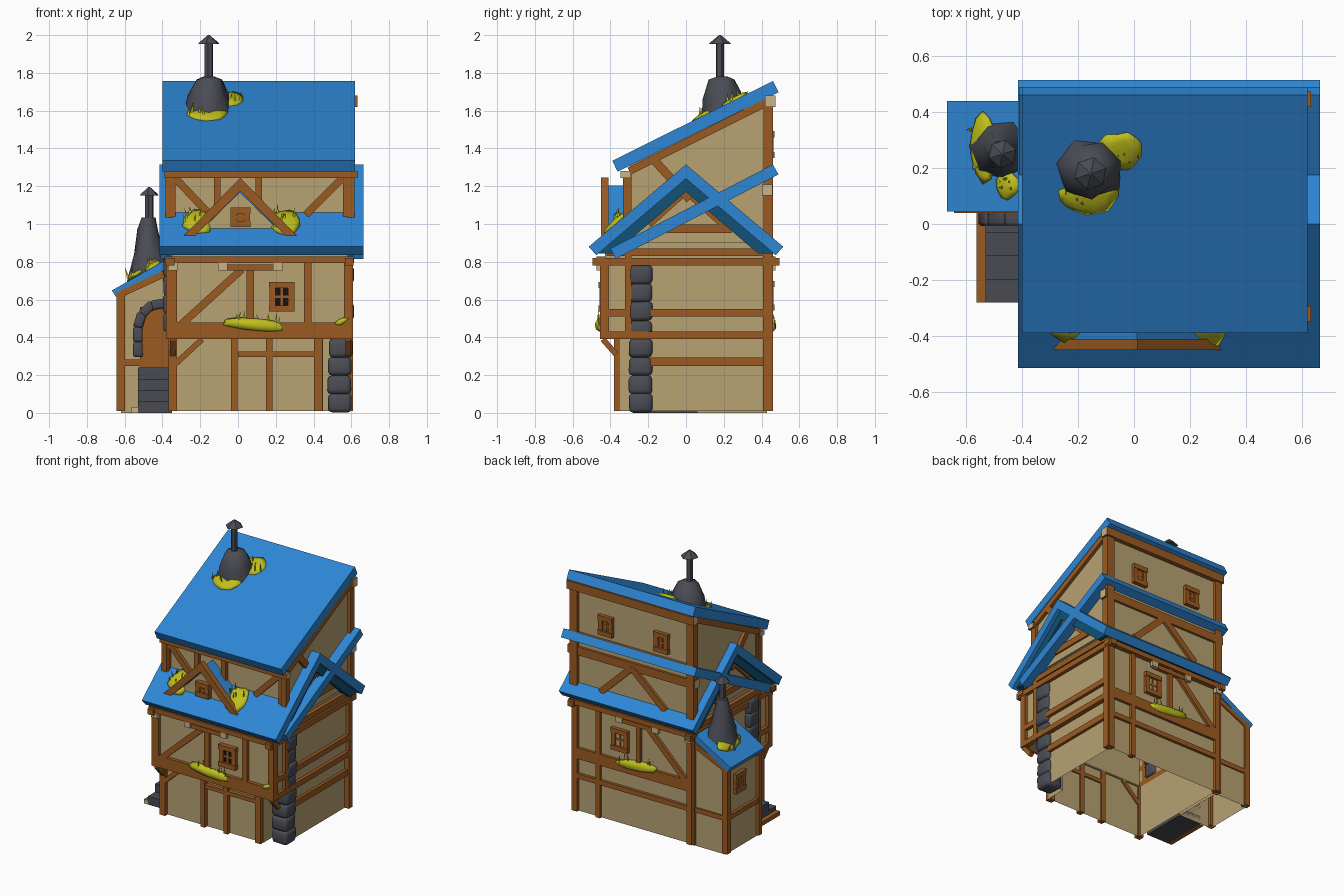
import bpy, bmesh, math, random
from mathutils import Vector, Matrix

if "Cube" in bpy.data.objects:
    bpy.data.objects.remove(bpy.data.objects["Cube"])
random.seed(4)

def material(name, c):
    m = bpy.data.materials.new(name)
    m.diffuse_color = (*c, 1)
    m.use_nodes = True
    m.node_tree.nodes["Principled BSDF"].inputs["Base Color"].default_value = m.diffuse_color
    return m

BLUE = material("blue roof", (0.027, 0.24, 0.66))
TEAL = material("dark roof lining", (0.005, 0.085, 0.18))
TAN = material("tan plaster", (0.48, 0.36, 0.17))
WOOD = material("brown timber", (0.33, 0.105, 0.016))
CREAM = material("cut timber ends", (0.58, 0.45, 0.25))
STONE = material("dark stone", (0.07, 0.074, 0.09))
GRASS = material("yellow grass", (0.52, 0.52, 0.012))
BLACK = material("black glass", (0.006, 0.006, 0.007))
STEP = material("slate steps", (0.065, 0.069, 0.082))
X, Y, Z = Vector((1, 0, 0)), Vector((0, 1, 0)), Vector((0, 0, 1))

def finish(name, bm, *mats):
    bmesh.ops.recalc_face_normals(bm, faces=bm.faces[:])
    me = bpy.data.meshes.new(name)
    bm.to_mesh(me)
    bm.free()
    for m in mats:
        me.materials.append(m)
    ob = bpy.data.objects.new(name, me)
    bpy.context.collection.objects.link(ob)
    return ob

def prism(name, axis, pts, a, b, mat, open_bottom=False):
    put = {'x': lambda p, s: (s, p[0], p[1]), 'y': lambda p, s: (p[0], s, p[1]),
           'z': lambda p, s: (p[0], p[1], s)}[axis]
    bm = bmesh.new()
    f = bm.faces.new([bm.verts.new(put(p, a)) for p in pts])
    e = bmesh.ops.extrude_face_region(bm, geom=[f])
    d = Vector(put((0, 0), b - a))
    for v in [g for g in e['geom'] if isinstance(g, bmesh.types.BMVert)]:
        v.co += d
    if open_bottom:
        z0 = min(v.co.z for v in bm.verts) + 0.001
        low = [f for f in bm.faces if all(v.co.z < z0 for v in f.verts)]
        bmesh.ops.delete(bm, geom=low, context='FACES')
    return finish(name, bm, mat)

def box(name, x0, x1, y0, y1, z0, z1, mat, open_bottom=False):
    return prism(name, 'z', [(x0, y0), (x1, y0), (x1, y1), (x0, y1)], z0, z1, mat, open_bottom)

def beam(name, p, q, w, t, n, ends=False, mat=WOOD):
    """Bar from p to q: width w in the wall plane, thickness t along n."""
    p, q = Vector(p), Vector(q)
    s = (q - p).normalized().cross(n).normalized()
    bm = bmesh.new()
    r = [[bm.verts.new(c + s * i * w / 2 + n * j * t / 2) for i, j in
          ((-1, -1), (1, -1), (1, 1), (-1, 1))] for c in (p, q)]
    for c in r:
        bm.faces.new(c).material_index = 1 if ends else 0
    for i in range(4):
        bm.faces.new((r[0][i], r[0][i-1], r[1][i-1], r[1][i]))
    return finish(name, bm, mat, CREAM)

def window(name, c, n, w, h, pane=BLACK):
    c, u = Vector(c), Z.cross(n)
    beam(name + "_pane", c - Z*h/2, c + Z*h/2, w, 0.012, n, mat=pane)
    for s in (-1, 1):
        beam(name + "_jamb", c + u*s*w/2 - Z*h/2, c + u*s*w/2 + Z*h/2, 0.033, 0.035, n)
        beam(name + "_rail", c + Z*s*h/2 - u*(w/2+.018), c + Z*s*h/2 + u*(w/2+.018), 0.033, 0.045, n)
    beam(name + "_mullion", c - Z*h/2, c + Z*h/2, 0.014, 0.022, n)
    beam(name + "_crossbar", c - u*w/2, c + u*w/2, 0.014, 0.022, n)

def stone(name, c, size, rot=0.0, axis='Z'):
    bm = bmesh.new()
    bmesh.ops.create_cube(bm, size=1)
    for v in bm.verts:
        v.co = Vector(v.co[k] * size[k] * random.uniform(.95, 1.05) for k in range(3))
    bmesh.ops.bevel(bm, geom=bm.edges[:], offset=min(size)*0.22, segments=2, affect='EDGES', profile=.5)
    for f in bm.faces:
        f.smooth = True
    bmesh.ops.transform(bm, matrix=Matrix.Translation(c) @ Matrix.Rotation(rot, 4, axis), verts=bm.verts)
    finish(name, bm, STONE)

def rings(name, x, y, prof, sides, mat, jitter=0.0):
    """Stack of polygon rings (radius, height, slope along y, slope along x)."""
    bm, loops = bmesh.new(), []
    for r, z, sy, sx in prof:
        loop = []
        for i in range(sides):
            a = math.tau * (i + .3) / sides
            k = r * (1 + random.uniform(-jitter, jitter))
            dx, dy = k*math.cos(a), k*math.sin(a)
            loop.append(bm.verts.new((x + dx, y + dy, z + sy*dy + sx*dx)))
        loops.append(loop)
    for a, b in zip(loops, loops[1:]):
        for i in range(sides):
            bm.faces.new((a[i-1], a[i], b[i], b[i-1])).smooth = jitter > 0
    bm.faces.new(loops[0])
    bm.faces.new(loops[-1])
    finish(name, bm, mat)

def grass(name, c, size, sy=0.0, sx=0.0, blades=6):
    bm = bmesh.new()
    bmesh.ops.create_icosphere(bm, subdivisions=2, radius=1)
    for v in bm.verts:
        p = v.co * random.uniform(.85, 1.15)
        p = Vector((p.x*size[0], p.y*size[1], p.z*size[2]))
        v.co = Vector(c) + p + Z*(sy*p.y + sx*p.x)
    for f in bm.faces:
        f.smooth = True
    for _ in range(blades):
        dx, dy = random.uniform(-.9, .9)*size[0], random.uniform(-.6, .6)*size[1]
        b = Vector(c) + Vector((dx, dy, sy*dy + sx*dx))
        tip = b + Vector((random.uniform(-.02, .02), 0, size[2] + random.uniform(.02, .05)))
        bm.faces.new([bm.verts.new(p) for p in (b - X*.008, b + X*.008, tip)])
        bm.faces.new([bm.verts.new(p) for p in (b - Y*.008, b + Y*.008, tip)])
    finish(name, bm, GRASS)

# Plaster walls, hollow from below, with an overhang strip under the first floor
prism("ground_floor_wall", 'z', [(-.34, -.35), (.45, -.35), (.45, -.2), (.575, -.2), (.575, .44), (-.34, .44)],
      0.01, .8, TAN, True)
box("first_floor_wall", -.355, .585, -.43, .44, .39, .83, TAN, True)
box("overhang_floor", -.35, .58, -.43, -.34, .39, .4, TAN)
box("corner_overhang_floor", .45, .58, -.35, -.19, .39, .4, TAN)
prism("gable_wall", 'x', [(-.43, .82), (.43, .82), (.43, .89), (0, 1.25), (-.43, .89)], -.35, .58, TAN)
prism("top_floor_wall", 'x', [(-.3, .9), (.44, .9), (.44, 1.68), (-.3, 1.31)], -.36, .595, TAN)
prism("annex_wall", 'y', [(-.62, 0), (-.35, 0), (-.35, .78), (-.62, .645)], .06, .43, TAN, True)

# Roofs
prism("top_roof", 'x', [(-.39, 1.335), (.46, 1.757), (.49, 1.697), (-.362, 1.277)], -.4, .62, BLUE)
prism("middle_roof", 'x', [(-.40, .87), (.46, 1.315), (.49, 1.262), (-.373, .815)], -.41, .665, BLUE)
prism("lower_gable_roof", 'x', [(-.515, .88), (0, 1.315), (.515, .88), (.475, .835), (0, 1.24), (-.475, .835)],
      -.415, .665, BLUE)
prism("gable_lining", 'x', [(-.47, .845), (0, 1.245), (.47, .845), (.38, .845), (0, 1.17), (-.38, .845)], -.39, .635, TEAL)
prism("annex_roof", 'y', [(-.668, .648), (-.38, .812), (-.36, .775), (-.645, .612)], .045, .44, BLUE)

# Front dormer
prism("dormer_wall", 'y', [(-.23, .93), (.25, .93), (.01, 1.17)], -.40, -.29, TAN)
prism("dormer_roof", 'y', [(-.26, .95), (.01, 1.205), (.28, .95), (.25, .94), (.01, 1.165), (-.23, .94)], -.415, -.29, BLUE)
prism("dormer_rafters", 'y', [(-.285, .94), (.012, 1.245), (.31, .94), (.25, .94), (.012, 1.175), (-.225, .94)], -.45, -.41, WOOD)
window("dormer_window", (.013, -.415, 1.035), -Y, .07, .07, WOOD)

# Timbers as (start, start z, end, end z, width) on a wall plane
def frame(name, n, plane, bars):
    for a0, z0, a1, z1, w in bars:
        ends = ((a0, plane, z0), (a1, plane, z1)) if abs(n.y) > .5 else ((plane, a0, z0), (plane, a1, z1))
        beam(name, *ends, w, .04, n)

frame("front_ground_timber", Y, -.36, [(-.02, .01, -.02, .4, .035), (.165, .01, .165, .39, .035), (.425, .01, .425, .4, .045),
      (0, .31, .41, .31, .028), (-.345, .01, -.345, .4, .045), (-.33, .26, -.19, .39, .03)])
frame("front_first_timber", Y, -.435, [(-.345, .39, -.345, .8, .045), (.583, .39, .583, .82, .045), (-.33, .435, .6, .435, .085),
      (.065, .47, .065, .78, .04), (.37, .47, .37, .8, .04), (-.32, .45, .02, .76, .04)])
frame("front_top_timber", Y, -.305, [(-.35, .95, -.35, 1.27, .04), (.575, .95, .575, 1.27, .04), (-.11, 1, -.11, 1.25, .035),
      (.11, 1, .11, 1.25, .035), (-.33, 1.24, -.15, 1.05, .04), (.55, 1.24, .36, 1.05, .04)])
for x in (-.345, .583):
    beam("front_bracket", (x, -.37, .31), (x, -.44, .39), .03, .03, X)
window("front_window", (.232, -.44, .615), -Y, .1, .125)

# Back timbers
frame("back_timber", Y, .44, [(-.345, .01, -.345, 1.65, .04), (.578, .01, .578, 1.68, .045), (-.34, .27, .58, .27, .035),
      (-.34, .435, .58, .435, .08), (.39, .01, .39, .8, .035), (.065, .46, .065, .8, .035), (-.32, .46, .0, .78, .04),
      (.12, 1.17, .37, .93, .045), (.12, 1.17, -.15, .93, .045), (-.34, 1.3, .58, 1.3, .03)])
window("back_window", (.215, .445, .62), Y, .1, .125, TAN)
for x in (.33, -.12):
    window("back_top_window", (x, .445, 1.42), Y, .08, .11, WOOD)

# Side timbers, right and left
for side, xg, xt in (("right", .588, .598), ("left", -.36, -.363)):
    frame(side + "_timber", X, xg, [(.43, .01, .43, .85, .045), (-.43, .39, -.43, .8, .045), (-.305, .39, -.305, .87, .035),
          (-.44, .41, .44, .41, .04), (-.44, .53, .44, .53, .04), (-.42, .85, .43, .85, .04),
          (-.1, .975, .24, .975, .045), (-.2, 1.0, 0, 1.18, .045), (.2, 1.0, 0, 1.18, .045)])
    frame(side + "_top_timber", X, xt, [(.435, .85, .435, 1.66, .05), (-.31, .9, -.31, 1.28, .045),
          (-.17, 1.34, .02, 1.13, .045), (-.3, 1.28, .43, 1.645, .04)])
    beam(side + "_eave_beam", (xg, -.495, .8), (xg, .495, .8), .04, .045, X)
beam("right_ground_rail", (.578, -.19, .27), (.578, .43, .27), .045, .035, X)

# Long beams with pale cut ends
for nm, y, z, w in (("top_back_beam", .445, 1.65, .06), ("middle_back_beam", .43, 1.18, .06),
                    ("top_front_beam", -.32, 1.262, .035)):
    beam(nm, (-.39, y, z), (.633, y, z), w, .055, Y, True)
for y in (-.45, .45):
    beam("eave_beam", (-.39, y, .81), (.615, y, .81), .035, .05, Y)
    beam("hanger_beam", (-.09, y, .77), (.22, y, .77), .03, .03, Y, True)
for s in (-1, 1):
    for x in (-.345, -.08, .21):
        box("joist_end", x - .025, x + .025, s*.462 - .012, s*.462 + .012, .755, .8, CREAM)

# Stone corner column and a shorter one on the left
for i in range(8):
    stone("corner_stone", (.543 + random.uniform(-.008, .008), -.24, .052 + i*.097), (.125, .125, .1))
for i in range(4):
    stone("left_stone", (-.36, -.23, .48 + i*.097), (.07, .11, .1))

# Annex: frame, door, stone arch, steps
frame("annex_timber", Y, .06, [(-.62, .01, -.62, .64, .045), (-.6, .265, -.36, .265, .035), (-.62, .63, -.36, .75, .035)])
frame("annex_back_timber", Y, .42, [(-.62, .01, -.62, .64, .045), (-.6, .265, -.36, .265, .035), (-.62, .62, -.36, .74, .035)])
frame("annex_side_timber", X, -.62, [(.06, .265, .42, .265, .035), (.06, .62, .42, .62, .035)])
window("annex_window", (-.622, .28, .48), -X, .08, .11, WOOD)
box("annex_door", -.52, -.355, .035, .06, .24, .56, WOOD)
arch = [(-.53, .335, 0), (-.53, .415, 0), (-.52, .49, .3), (-.48, .55, .8), (-.42, .575, 1.4), (-.365, .58, 1.57)]
for x, z, a in arch:
    stone("arch_stone", (x, .035, z), (.05, .08, .08), a, 'Y')
for i in range(4):
    box("door_step", -.53, -.35, .05 - .0825*(i+1), .06, 0, .24 - .06*i, STEP)
beam("step_plank", (-.545, .05, .015), (-.545, -.28, .015), .035, .03, Z, True)

# Chimneys
rings("main_chimney_base", -.155, .195, [(.115, 1.62, .49, 0), (.105, 1.68, .2, 0), (.07, 1.765, 0, 0), (.03, 1.78, 0, 0)], 7, STONE, .1)
rings("main_chimney_pipe", -.155, .18, [(.023, 1.74, 0, 0), (.023, 1.96, 0, 0)], 6, STONE)
rings("main_chimney_cap", -.155, .18, [(.06, 1.952, 0, 0), (.052, 1.962, 0, 0), (.005, 2.0, 0, 0)], 6, STONE)
rings("annex_chimney_base", -.475, .26, [(.11, .74, 0, .5), (.08, .85, 0, .1), (.055, .97, 0, 0), (.038, 1.035, 0, 0)], 7, STONE, .1)
rings("annex_chimney_pipe", -.47, .25, [(.023, 1.0, 0, 0), (.023, 1.16, 0, 0)], 6, STONE)
rings("annex_chimney_cap", -.47, .25, [(.052, 1.15, 0, 0), (.046, 1.16, 0, 0), (.005, 1.195, 0, 0)], 6, STONE)

# Grass patches
grass("roof_grass_right", (-.05, .26, 1.655), (.085, .07, .025), .49)
grass("roof_grass_front", (-.165, .1, 1.58), (.11, .06, .018), .49)
grass("annex_grass", (-.54, .28, .735), (.045, .13, .022), 0, .57)
grass("annex_grass_front", (-.45, .14, .775), (.04, .05, .02), 0, .57)
for y in (-.45, .45):
    grass("ledge_grass", (.08, y, .468), (.18, .03, .034), 0, -.08, 10)
grass("corner_grass", (.55, -.45, .485), (.035, .015, .018), 0, .4, 0)
for x in (-.21, .25):
    grass("dormer_grass", (x, -.37, 1.01), (.08, .07, .025), .85, 0, 8)
